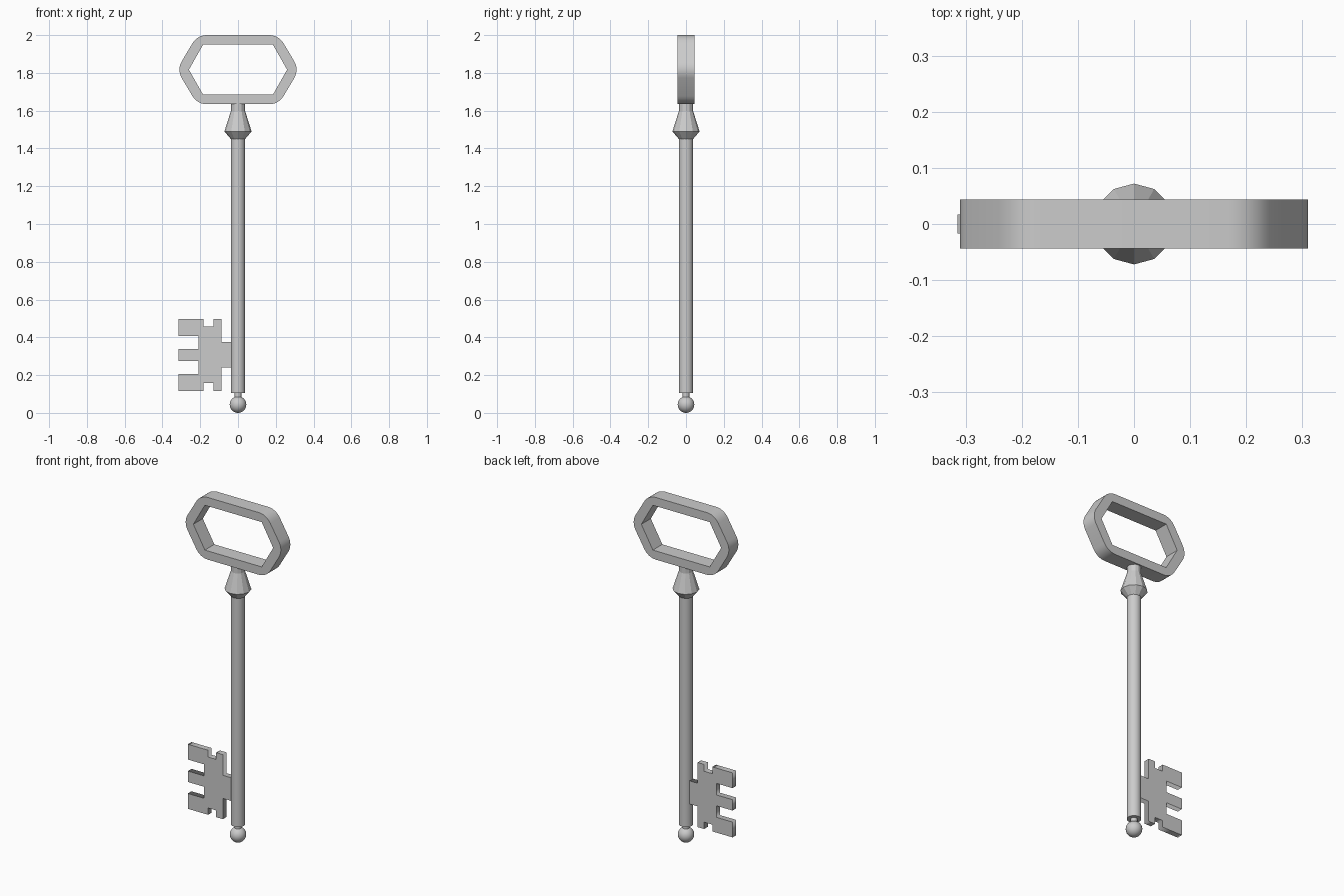
import bpy, bmesh, math

if "Cube" in bpy.data.objects:
    bpy.data.objects.remove(bpy.data.objects["Cube"])


def plate(name, outlines, half_depth, smooth=False):
    """Flat plate in the XZ plane from closed outlines (inner ones are holes)."""
    curve = bpy.data.curves.new(name, 'CURVE')
    curve.dimensions = '2D'
    curve.fill_mode = 'BOTH'
    curve.extrude = half_depth
    for pts in outlines:
        s = curve.splines.new('POLY')
        s.points.add(len(pts) - 1)
        for p, (x, z) in zip(s.points, pts):
            p.co = (x, z, 0, 1)
        s.use_cyclic_u = True
    ob = bpy.data.objects.new(name, curve)
    bpy.context.collection.objects.link(ob)
    ob.rotation_euler.x = math.pi / 2
    finish(ob, smooth, convert=True)
    return ob


def turned(name, profile, sides, smooth=False):
    """Solid of revolution about z from (radius, z) pairs, bottom to top."""
    bm = bmesh.new()
    rings = []
    for r, z in profile:
        rings.append([bm.verts.new((r * math.cos(2 * math.pi * i / sides),
                                    r * math.sin(2 * math.pi * i / sides), z))
                      for i in range(sides)])
    for a, b in zip(rings, rings[1:]):
        for i in range(sides):
            j = (i + 1) % sides
            bm.faces.new((a[i], a[j], b[j], b[i]))
    bm.faces.new(rings[0][::-1])
    bm.faces.new(rings[-1])
    me = bpy.data.meshes.new(name)
    bm.to_mesh(me)
    bm.free()
    ob = bpy.data.objects.new(name, me)
    bpy.context.collection.objects.link(ob)
    finish(ob, smooth)
    return ob


def finish(ob, smooth, convert=False):
    bpy.ops.object.select_all(action='DESELECT')
    ob.select_set(True)
    bpy.context.view_layer.objects.active = ob
    if convert:
        bpy.ops.object.convert(target='MESH')
        ob = bpy.context.object
        bm = bmesh.new()
        bm.from_mesh(ob.data)
        bmesh.ops.remove_doubles(bm, verts=bm.verts, dist=1e-5)
        bmesh.ops.recalc_face_normals(bm, faces=bm.faces)
        bm.to_mesh(ob.data)
        bm.free()
    if smooth:
        bpy.ops.object.shade_smooth_by_angle(angle=math.radians(32))


# Bow: rounded hexagon ring
mid, rad = 1.817, 0.087
outer = []
for k in range(6):
    a0 = 60 * k
    s = math.sin(math.radians(a0))
    cx = math.copysign(0.223 if k % 3 == 0 else 0.166, math.cos(math.radians(a0)))
    cz = mid + (0 if k % 3 == 0 else math.copysign(0.183 - rad, s))
    for i in range(7):
        a = math.radians(a0 - 30 + 10 * i)
        outer.append((cx + rad * math.cos(a), cz + rad * math.sin(a)))
inner = [(0.26, mid), (0.185, mid + 0.132), (-0.185, mid + 0.132),
         (-0.26, mid), (-0.185, mid - 0.132), (0.185, mid - 0.132)]
plate("bow", [outer, inner], 0.044, smooth=True)

# Faceted collar under the bow
turned("collar", [(0.038, 1.45), (0.072, 1.49), (0.038, 1.597), (0.038, 1.645)], 12)

# Shaft, thin tip neck and ball end
turned("shaft", [(0.038, 0.105), (0.038, 1.455)], 24, smooth=True)
turned("tip_neck", [(0.018, 0.07), (0.018, 0.11)], 16, smooth=True)
bpy.ops.mesh.primitive_uv_sphere_add(segments=24, ring_count=16, radius=0.044,
                                     location=(0, 0, 0.044))
bpy.context.object.name = "tip_ball"
finish(bpy.context.object, True)

# Toothed bit: upper half outline mirrored about its middle height
bit_mid = 0.307
upper = [(-0.03, 0.068), (-0.087, 0.068), (-0.087, 0.19), (-0.13, 0.19),
         (-0.13, 0.15), (-0.183, 0.15), (-0.183, 0.19), (-0.315, 0.19),
         (-0.315, 0.10), (-0.21, 0.10), (-0.21, 0.032), (-0.315, 0.032)]
outline = upper + [(x, -z) for x, z in reversed(upper)]
plate("bit", [[(x, bit_mid + z) for x, z in outline]], 0.017)
